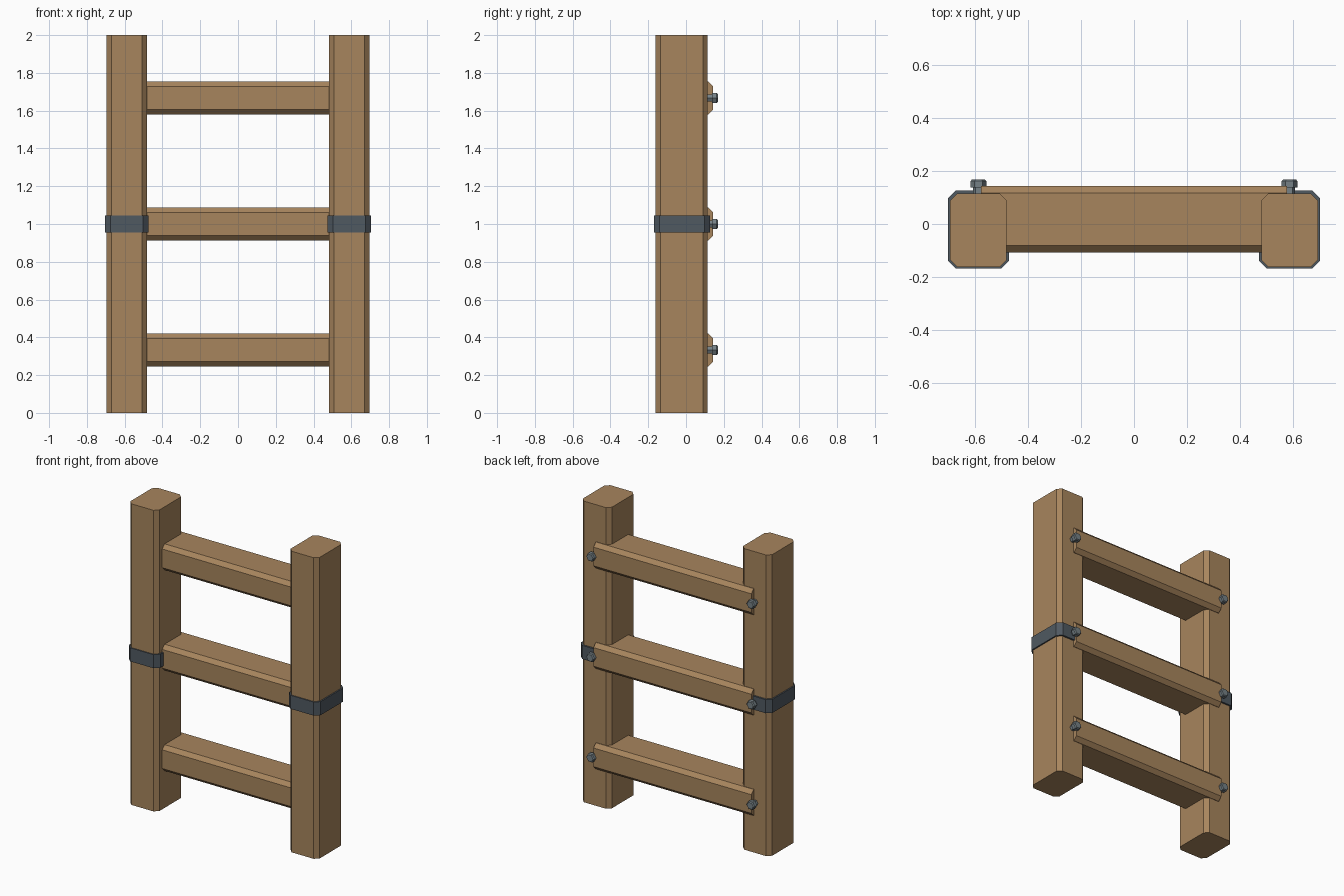
import bpy
import bmesh
from math import pi
from mathutils import Matrix, Vector

cube = bpy.data.objects.get("Cube")
if cube:
    bpy.data.objects.remove(cube, do_unlink=True)


def material(name, rgb):
    m = bpy.data.materials.new(name)
    m.use_nodes = True
    m.diffuse_color = (*rgb, 1)
    m.node_tree.nodes["Principled BSDF"].inputs["Base Color"].default_value = (*rgb, 1)
    return m


wood = material("brown wood", (0.39, 0.235, 0.11))
iron = material("dark iron", (0.08, 0.10, 0.12))
steel = material("grey steel", (0.18, 0.22, 0.24))


def finish(bm, name, mat):
    bmesh.ops.recalc_face_normals(bm, faces=bm.faces)
    mesh = bpy.data.meshes.new(name)
    bm.to_mesh(mesh)
    bm.free()
    mesh.materials.append(mat)
    obj = bpy.data.objects.new(name, mesh)
    bpy.context.collection.objects.link(obj)
    return obj


def beam(name, mat, low, high, axis, chamfer):
    """Box between two corners, chamfered on the edges along one axis."""
    low, high = Vector(low), Vector(high)
    bm = bmesh.new()
    bmesh.ops.create_cube(bm, size=1)
    for v in bm.verts:
        v.co = (low + high) / 2 + v.co * (high - low)
    edges = [e for e in bm.edges
             if abs((e.verts[0].co - e.verts[1].co)[axis]) > 0.01]
    bmesh.ops.bevel(bm, geom=edges, offset=chamfer, segments=1, affect='EDGES')
    return finish(bm, name, mat)


def bolt(name, x, z):
    """Thin shank with a six-sided, slightly tapered head, pointing back."""
    bm = bmesh.new()
    for r1, r2, y0, y1 in ((0.021, 0.021, 0.09, 0.14),
                           (0.03, 0.03, 0.138, 0.162),
                           (0.03, 0.024, 0.162, 0.169)):
        place = (Matrix.Translation((x, (y0 + y1) / 2, z))
                 @ Matrix.Rotation(-pi / 2, 4, 'X')
                 @ Matrix.Rotation(pi / 2, 4, 'Z'))
        bmesh.ops.create_cone(bm, cap_ends=True, segments=6, radius1=r1,
                              radius2=r2, depth=y1 - y0, matrix=place)
    # Turn the corners towards the sides
    if max(v.co.x for v in bm.verts) - x < 0.029:
        bmesh.ops.rotate(bm, verts=bm.verts, cent=(x, 0, z),
                         matrix=Matrix.Rotation(pi / 6, 3, 'Y'))
    return finish(bm, name, steel)


rung_heights = (("lower", 0.333), ("middle", 1.0), ("upper", 1.667))

# Posts with their iron bands, and the bolts
for side, s in (("left", 1), ("right", -1)):
    x = s * 0.589
    beam(side + "_post", wood, (x - 0.107, -0.162, 0), (x + 0.107, 0.115, 2), 2, 0.026)
    beam(side + "_band", iron, (x - 0.116, -0.169, 0.955),
         (x + 0.116, 0.127, 1.045), 2, 0.03)
    for level, z in rung_heights:
        bolt(f"{side}_{level}_bolt", x, z)

# Rungs set into the posts
for level, z in rung_heights:
    beam(level + "_rung", wood, (-0.58, -0.107, z - 0.087),
         (0.58, 0.143, z + 0.087), 0, 0.025)
